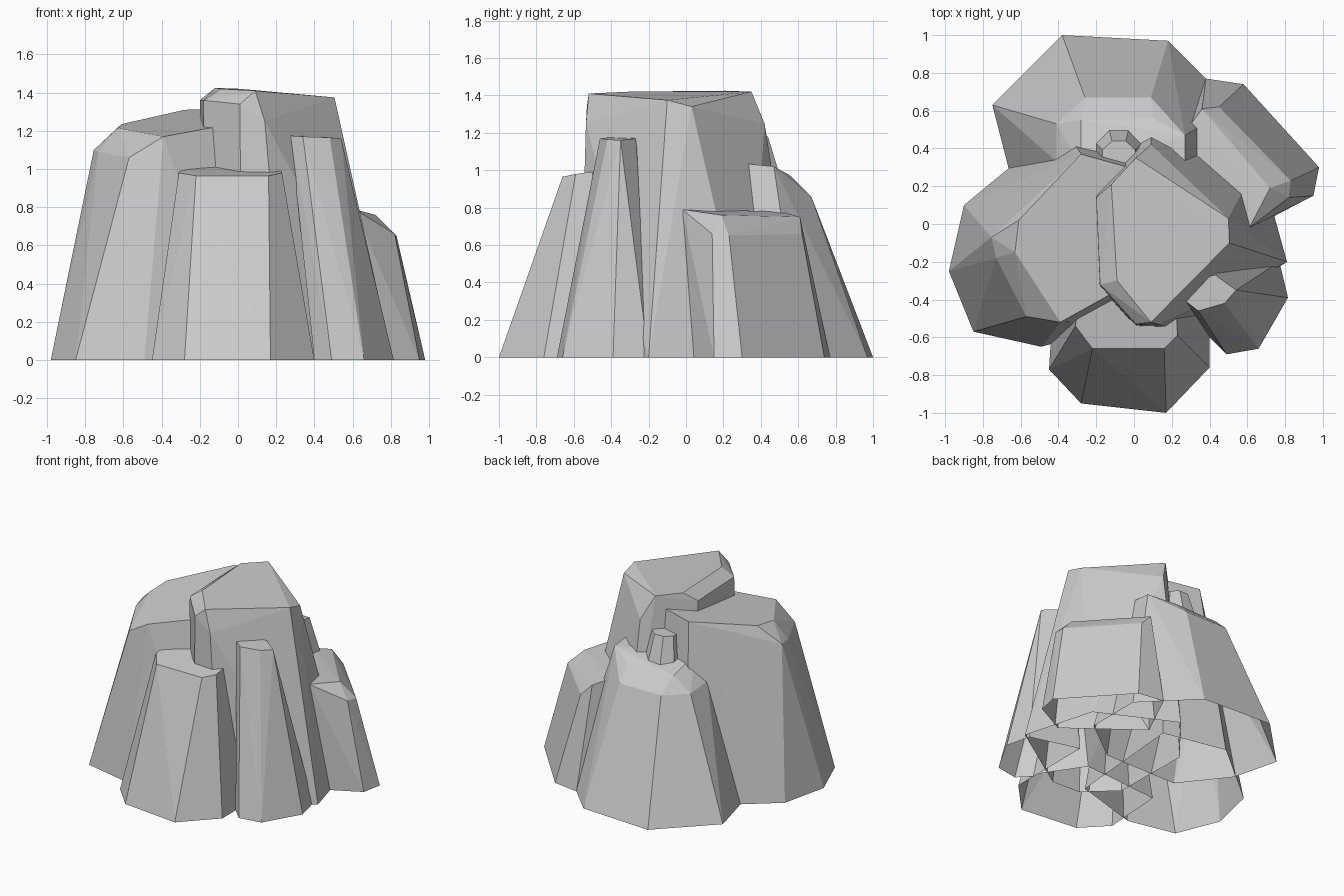
import bpy, bmesh, math


def rock(name, base, upper, z=0):
    """Faceted rock: hull of a base outline and upper corners, open underneath."""
    bm = bmesh.new()
    for x, y in base:
        bm.verts.new((x, y, z))
    for p in upper:
        bm.verts.new(p)
    r = bmesh.ops.convex_hull(bm, input=bm.verts[:])
    junk = {v for v in r["geom_interior"] + r["geom_unused"]
            if isinstance(v, bmesh.types.BMVert) and v.is_valid}
    bmesh.ops.delete(bm, geom=list(junk), context="VERTS")
    bmesh.ops.dissolve_limit(bm, angle_limit=math.radians(4),
                             verts=bm.verts[:], edges=bm.edges[:])
    bmesh.ops.recalc_face_normals(bm, faces=bm.faces[:])
    floor = [f for f in bm.faces if max(v.co.z for v in f.verts) < z + 0.001]
    bmesh.ops.delete(bm, geom=floor, context="FACES")
    me = bpy.data.meshes.new(name)
    bm.to_mesh(me)
    bm.free()
    ob = bpy.data.objects.new(name, me)
    bpy.context.collection.objects.link(ob)
    return ob


# Tall middle rock with a bevelled top
rock("center_rock",
     [(-.2, .25), (-.19, -.36), (.02, -.56), (.25, -.57), (.81, -.2), (.66, .34), (.1, .62)],
     [(-.12, .21, 1.425), (-.09, -.3, 1.42), (.09, -.52, 1.41), (.505, -.1, 1.375),
      (.01, .35, 1.42), (-.2, .14, 1.36), (-.18, -.32, 1.36), (.01, -.53, 1.34),
      (.14, -.535, 1.25), (.5, .03, 1.34), (.09, .42, 1.25)])

# Big left rock
rock("left_rock",
     [(-.9, .1), (-.98, -.25), (-.85, -.57), (-.49, -.65), (.02, -.5), (.1, .43), (-.38, .53)],
     [(-.755, -.07, 1.1), (-.73, -.18, 1.09), (-.57, -.49, 1.06), (-.61, .02, 1.235),
      (-.63, -.15, 1.215), (-.39, -.52, 1.17), (-.12, -.37, 1.22),
      (-.28, .37, 1.31), (-.03, .3, 1.32)])

# Rear rock with a sloping shoulder
rock("back_rock",
     [(-.38, 1), (.18, .97), (.53, .62), (.53, .2), (.2, -.05), (-.4, -.05), (-.66, .28), (-.75, .63)],
     [(-.26, .67, .86), (.09, .67, .86), (.27, .47, 1.02), (.27, .27, 1.04), (.2, .54, .95),
      (-.41, .53, .86), (-.41, .33, .88), (-.28, .55, .97), (.1, .56, .97),
      (-.28, .3, 1.03)])

# Front stump
rock("front_rock",
     [(-.45, -.77), (-.28, -.95), (.17, -1), (.4, -.76), (.4, -.55), (.2, -.25), (-.42, -.3)],
     [(-.31, -.54, .98), (-.22, -.66, .965), (.16, -.66, .965), (.23, -.59, .98),
      (.22, -.36, 1.01), (-.29, -.36, 1.02)])

# Narrow pillar at front right
rock("front_right_pillar",
     [(.4, -.6), (.49, -.69), (.66, -.66), (.815, -.39), (.77, -.2), (.4, -.1)],
     [(.275, -.41, 1.175), (.34, -.46, 1.17), (.48, -.42, 1.165), (.54, -.35, 1.16),
      (.43, -.27, 1.17), (.3, -.3, 1.175)])

# Low right rock
rock("right_rock",
     [(.98, .3), (.58, .74), (.38, .77), (.95, .15), (.7, .02), (.2, .4)],
     [(.83, .23, .65), (.82, .14, .66), (.45, .62, .66), (.36, .61, .75),
      (.72, .19, .76), (.61, -.02, .79), (.28, .5, .78), (.4, .05, .79)])

# Small tapered spire rising from the rear rock
ring = [(math.cos(a), math.sin(a)) for a in
        (math.radians(22.5 + 45 * i) for i in range(8))]
rock("back_spire",
     [(-.08 + .16 * c, .40 + .15 * s) for c, s in ring],
     [(-.08 + .095 * c, .36 + .085 * s, 1.18) for c, s in ring], z=.85)
